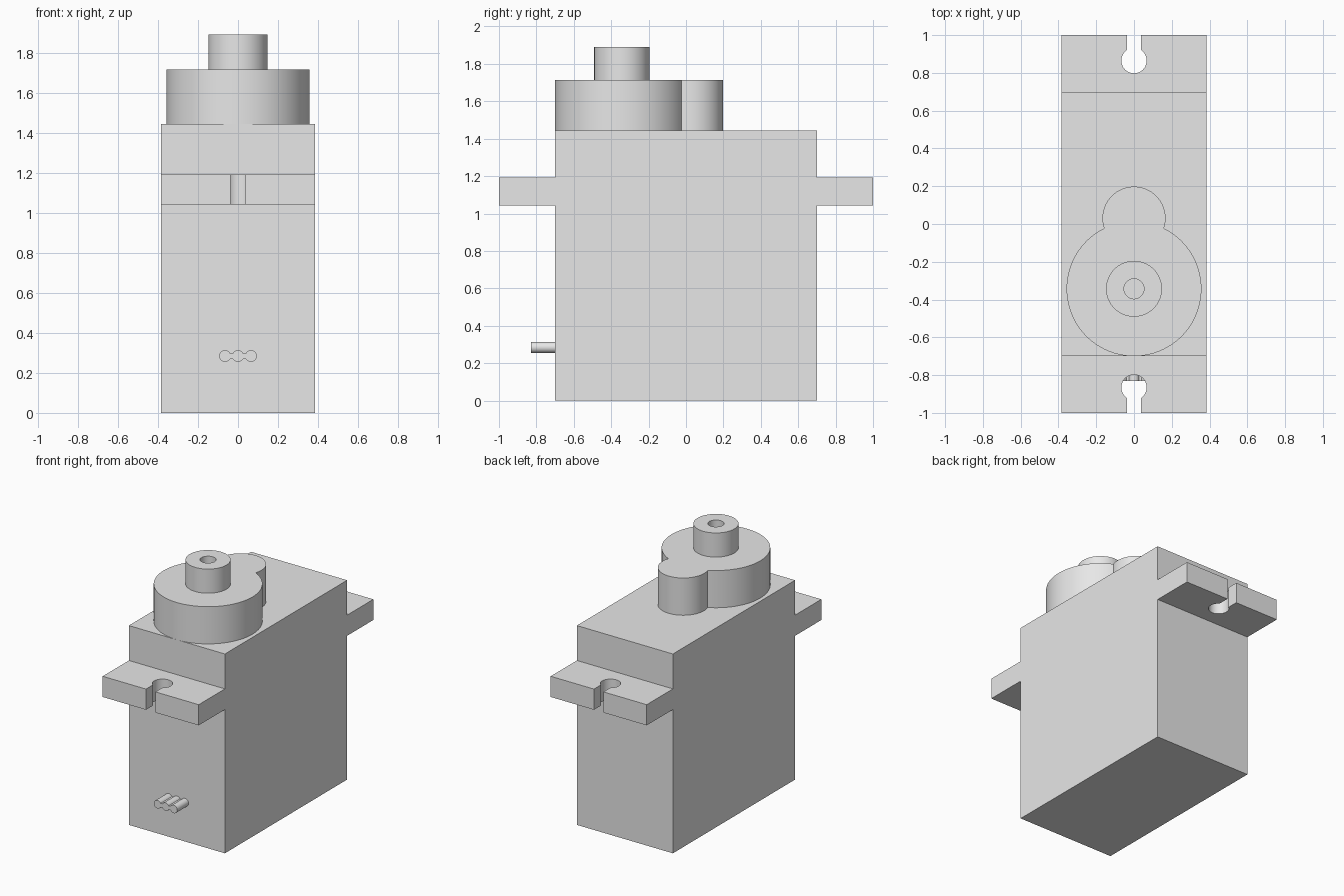
import bpy
import bmesh
from math import sin, cos, pi, asin, acos, sqrt
from mathutils import Vector, Matrix

cube = bpy.data.objects.get("Cube")
if cube:
    bpy.data.objects.remove(cube, do_unlink=True)

# Single plain grey plastic
GREY = (0.8, 0.8, 0.8, 1)
grey = bpy.data.materials.new("grey_plastic")
grey.use_nodes = True
grey.diffuse_color = GREY
grey.node_tree.nodes["Principled BSDF"].inputs["Base Color"].default_value = GREY


def finish(name, bm):
    bmesh.ops.recalc_face_normals(bm, faces=bm.faces)
    mesh = bpy.data.meshes.new(name)
    bm.to_mesh(mesh)
    bm.free()
    mesh.materials.append(grey)
    obj = bpy.data.objects.new(name, mesh)
    bpy.context.collection.objects.link(obj)
    bpy.ops.object.select_all(action="DESELECT")
    obj.select_set(True)
    bpy.context.view_layer.objects.active = obj
    bpy.ops.object.shade_smooth_by_angle(angle=pi / 6)
    return obj


def arc(cx, cy, r, start, end, steps=32):
    angles = [start + (end - start) * i / steps for i in range(steps + 1)]
    return [(cx + r * cos(a), cy + r * sin(a)) for a in angles]


def prism(name, outline, offset, place):
    """Extrude a flat outline; place maps its 2D points into space."""
    bm = bmesh.new()
    face = bm.faces.new([bm.verts.new(place(u, v)) for u, v in outline])
    grown = bmesh.ops.extrude_face_region(bm, geom=[face], use_keep_orig=True)
    verts = [g for g in grown["geom"] if isinstance(g, bmesh.types.BMVert)]
    bmesh.ops.translate(bm, verts=verts, vec=Vector(offset))
    return finish(name, bm)


HALF_W, HALF_D, TOP = 0.385, 0.70, 1.445
BOSS_TOP, SHAFT_TOP = 1.715, 1.89
SHAFT_Y = -0.343

# Main case
bm = bmesh.new()
bmesh.ops.create_cube(bm, size=1, matrix=Matrix.Translation((0, 0, TOP / 2))
                      @ Matrix.Diagonal((2 * HALF_W, 2 * HALF_D, TOP, 1)))
finish("case", bm)

# Mounting ears with keyhole slots
slot, hole_r, hole_y = 0.038, 0.067, 0.865
a = acos(slot / hole_r)
keyhole = arc(0, hole_y, hole_r, a, -pi - a, 40)
ear = [(-HALF_W, HALF_D), (HALF_W, HALF_D), (HALF_W, 1), (slot, 1)]
ear += keyhole + [(-slot, 1), (-HALF_W, 1)]
for side, sign in (("back", 1), ("front", -1)):
    prism(side + "_mounting_ear", ear, (0, 0, 0.15),
          lambda u, v: (u, v * sign, 1.042))

# Gear boss: two merged round lobes
big_r, small_r, small_y = 0.357, 0.167, 0.031
gap = small_y - SHAFT_Y
along = (gap ** 2 + big_r ** 2 - small_r ** 2) / (2 * gap)
big_a = asin(along / big_r)
small_a = asin((along - gap) / small_r)
boss = arc(0, SHAFT_Y, big_r, pi - big_a, 2 * pi + big_a, 72)
boss += arc(0, small_y, small_r, small_a, pi - small_a, 40)[1:-1]
prism("gear_boss", boss, (0, 0, BOSS_TOP - TOP), lambda u, v: (u, v, TOP))

# Output shaft with a blind screw hole
bm = bmesh.new()
profile = [(0, BOSS_TOP + 0.002), (0.053, BOSS_TOP + 0.002), (0.053, SHAFT_TOP),
           (0.148, SHAFT_TOP), (0.148, BOSS_TOP)]
verts = [bm.verts.new((r, SHAFT_Y, z)) for r, z in profile]
edges = [bm.edges.new(pair) for pair in zip(verts, verts[1:])]
bmesh.ops.spin(bm, geom=verts + edges, cent=(0, SHAFT_Y, 0), axis=(0, 0, 1),
               angle=2 * pi, steps=64, use_merge=False)
bmesh.ops.remove_doubles(bm, verts=bm.verts, dist=0.0001)
finish("output_shaft", bm)

# Three-strand ribbon cable
wire_r, pitch, web = 0.029, 0.065, 0.014
b = asin(web / wire_r)
upper = []
for i in (-1, 0, 1):
    start = pi if i == -1 else pi - b
    end = 0 if i == 1 else b
    upper += arc(i * pitch, 0, wire_r, start, end, 14)
lower = [(u, -v) for u, v in reversed(upper[1:-1])]
prism("ribbon_cable", upper + lower, (0, -0.13, 0),
      lambda u, v: (u, -HALF_D, 0.284 + v))
